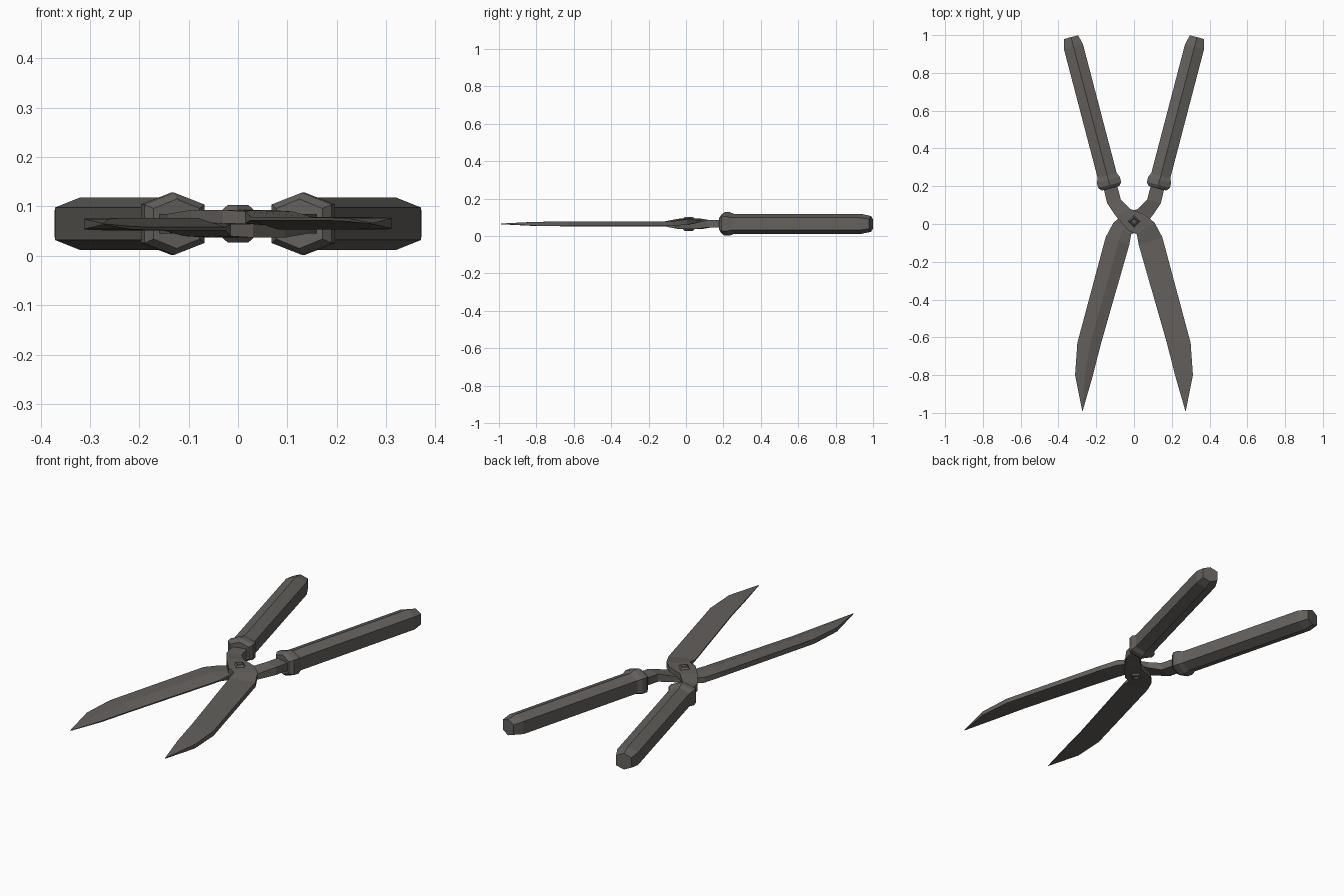
import bpy, bmesh, math
from mathutils import Vector

if "Cube" in bpy.data.objects:
    bpy.data.objects.remove(bpy.data.objects["Cube"])

ZC = 0.065
mat = bpy.data.materials.new("dark grey metal")
mat.diffuse_color = (0.125, 0.116, 0.106, 1)
mat.use_nodes = True
mat.node_tree.nodes["Principled BSDF"].inputs["Base Color"].default_value = mat.diffuse_color


def loft(name, rings):
    """Skin equal-length point rings, cap both ends."""
    bm = bmesh.new()
    vr = [[bm.verts.new(p) for p in r] for r in rings]
    n = len(vr[0])
    for a, b in zip(vr, vr[1:]):
        for i in range(n):
            j = (i + 1) % n
            bm.faces.new((a[i], a[j], b[j], b[i]))
    bm.faces.new(vr[0][::-1])
    bm.faces.new(vr[-1])
    bmesh.ops.remove_doubles(bm, verts=bm.verts, dist=0.0005)
    bmesh.ops.recalc_face_normals(bm, faces=bm.faces)
    me = bpy.data.meshes.new(name)
    bm.to_mesh(me)
    bm.free()
    me.materials.append(mat)
    ob = bpy.data.objects.new(name, me)
    bpy.context.collection.objects.link(ob)
    return ob


def hex_rings(side, stations):
    """Hexagons with a top ridge, placed along the splayed grip axis."""
    d = Vector((0.253, 0.967, 0)).normalized()
    p = Vector((d.y, -d.x, 0))
    rings = []
    for t, w, h, s in stations:
        c = Vector((0.133, 0.222, ZC)) + d * t
        pts = [(0, h), (w, s), (w, -s), (0, -h), (-w, -s), (-w, s)]
        ring = [c + p * a + Vector((0, 0, b)) for a, b in pts]
        rings.append([(side * v.x, v.y, v.z) for v in ring])
    return rings


for side, label in ((1, "right"), (-1, "left")):
    # hexagonal grip with tapered butt
    loft(label + "_grip", hex_rings(side, [
        (0.0, 0.052, 0.053, 0.033), (0.741, 0.052, 0.053, 0.033),
        (0.793, 0.039, 0.042, 0.026)]))
    # flared collar in front of the grip
    loft(label + "_collar", hex_rings(side, [
        (-0.034, 0.048, 0.05, 0.031), (-0.016, 0.063, 0.063, 0.039),
        (0.012, 0.063, 0.063, 0.039), (0.036, 0.052, 0.053, 0.033)]))

# flat bar running neck -> pivot -> blade: inner xy, outer xy, z low, z high, edge z
bar = [
    ((-0.165, 0.205), (-0.095, 0.225), 0.045, 0.085, 0.045),
    ((-0.142, 0.11), (-0.07, 0.13), 0.045, 0.085, 0.045),
    ((-0.095, 0.04), (-0.02, 0.08), 0.062, 0.093, 0.062),
    ((-0.03, -0.035), (0.06, 0.05), 0.065, 0.093, 0.065),
    ((0.015, -0.055), (0.11, 0.005), 0.062, 0.09, 0.066),
    ((0.025, -0.11), (0.15, -0.07), 0.053, 0.079, 0.072),
    ((0.174, -0.63), (0.30, -0.63), 0.053, 0.078, 0.072),
    ((0.22, -0.81), (0.312, -0.80), 0.055, 0.076, 0.070),
    ((0.272, -0.99), (0.274, -0.99), 0.064, 0.067, 0.065),
]
for flip, label in ((1, "upper"), (-1, "lower")):
    rings = []
    for a, b, lo, hi, edge in bar:
        m = [a[k] + 0.45 * (b[k] - a[k]) for k in (0, 1)]
        ring = [(*a, hi), (*b, hi), (*b, lo), (*m, lo), (*a, edge)]
        # second half is the first turned over about the long axis
        rings.append([(flip * x, y, ZC + flip * (z - ZC)) for x, y, z in ring])
    loft(label + "_blade_and_neck", rings)


# square pivot bolt with recessed ends
def diamond(r, z):
    return [(r * math.cos(k * math.pi / 2), 0.015 + r * math.sin(k * math.pi / 2), ZC + z)
            for k in range(4)]


loft("pivot_bolt", [diamond(r, z) for r, z in (
    (0.014, -0.03), (0.021, -0.038), (0.032, -0.028), (0.032, 0.028),
    (0.021, 0.038), (0.014, 0.03))])
